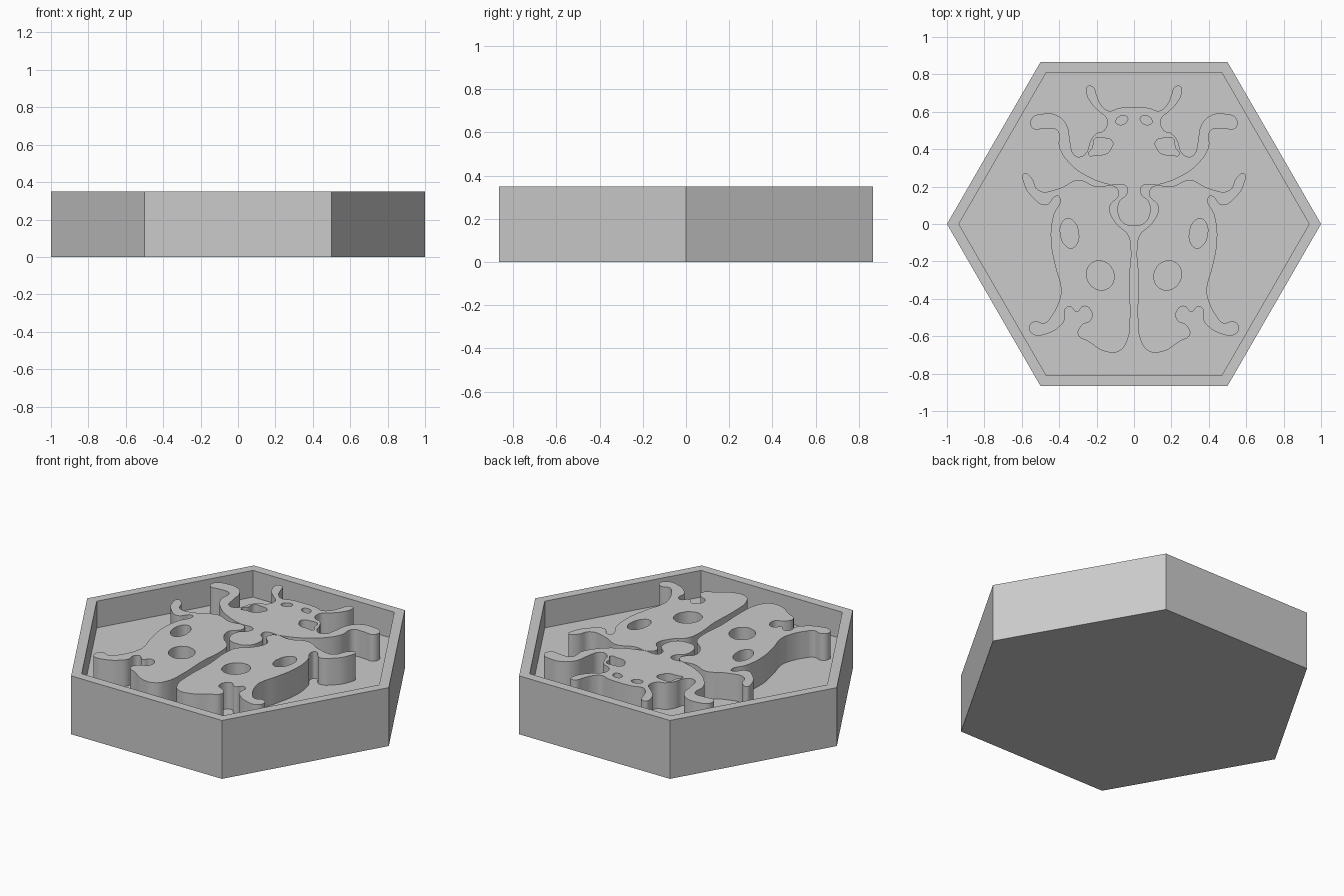
import bpy, bmesh, math
from mathutils import Vector

cube = bpy.data.objects.get("Cube")
if cube:
    bpy.data.objects.remove(cube, do_unlink=True)

TOP, FLOOR, RIM = 0.35, 0.19, 0.055

grey = bpy.data.materials.new("plain grey")
grey.use_nodes = True
grey.diffuse_color = (0.6, 0.6, 0.6, 1)
grey.node_tree.nodes["Principled BSDF"].inputs["Base Color"].default_value = grey.diffuse_color


def add_object(name, mesh):
    """Link a mesh to the scene with the shared material."""
    mesh.materials.clear()
    mesh.materials.append(grey)
    obj = bpy.data.objects.new(name, mesh)
    bpy.context.collection.objects.link(obj)
    return obj


def mirrored(points):
    return [(-x, y) for x, y in reversed(points)]


def oval(cx, cy, rx, ry, tilt=0, count=8):
    """Points of a tilted oval hole."""
    points = []
    for i in range(count):
        angle = math.tau * i / count
        px, py = rx * math.cos(angle), ry * math.sin(angle)
        points.append((cx + px * math.cos(tilt) - py * math.sin(tilt),
                       cy + px * math.sin(tilt) + py * math.cos(tilt)))
    return points


def raised_shape(name, outlines):
    """Extrude smooth closed outlines; inner outlines become holes."""
    curve = bpy.data.curves.new(name + "_outline", "CURVE")
    curve.dimensions = "2D"
    curve.fill_mode = "BOTH"
    curve.resolution_u = 5
    bottom = FLOOR - 0.01
    curve.extrude = (TOP - bottom) / 2
    for points in outlines:
        spline = curve.splines.new("BEZIER")
        spline.bezier_points.add(len(points) - 1)
        spline.use_cyclic_u = True
        for knot, (x, y) in zip(spline.bezier_points, points):
            knot.co = (x, y, 0)
            knot.handle_left_type = knot.handle_right_type = "AUTO"
    helper = bpy.data.objects.new(name + "_helper", curve)
    bpy.context.collection.objects.link(helper)
    bpy.context.view_layer.update()
    graph = bpy.context.evaluated_depsgraph_get()
    mesh = bpy.data.meshes.new_from_object(helper.evaluated_get(graph))
    bpy.data.objects.remove(helper, do_unlink=True)

    # Weld the caps to the walls and lift the shape into the tray
    bm = bmesh.new()
    bm.from_mesh(mesh)
    bmesh.ops.remove_doubles(bm, verts=bm.verts, dist=0.0001)
    bmesh.ops.recalc_face_normals(bm, faces=bm.faces)
    bmesh.ops.translate(bm, verts=bm.verts, vec=Vector((0, 0, (TOP + bottom) / 2)))
    bm.to_mesh(mesh)
    bm.free()
    obj = add_object(name, mesh)
    bpy.ops.object.select_all(action="DESELECT")
    obj.select_set(True)
    bpy.context.view_layer.objects.active = obj
    bpy.ops.object.shade_smooth_by_angle(angle=math.radians(40))


# Six-sided tray: a prism with its top inset and pushed down
bm = bmesh.new()
corners = [bm.verts.new((math.cos(math.tau * i / 6), math.sin(math.tau * i / 6), 0))
           for i in range(6)]
base = bm.faces.new(corners)
grown = bmesh.ops.extrude_face_region(bm, geom=[base], use_keep_orig=True)["geom"]
bmesh.ops.translate(bm, vec=Vector((0, 0, TOP)),
                    verts=[v for v in grown if isinstance(v, bmesh.types.BMVert)])
bmesh.ops.recalc_face_normals(bm, faces=bm.faces)
lid = max(bm.faces, key=lambda f: f.calc_center_median().z)
bmesh.ops.inset_region(bm, faces=[lid], thickness=RIM, use_even_offset=True)
well = bmesh.ops.extrude_face_region(bm, geom=[lid])["geom"]
bmesh.ops.translate(bm, vec=Vector((0, 0, FLOOR - TOP)),
                    verts=[v for v in well if isinstance(v, bmesh.types.BMVert)])
if lid.is_valid:
    bmesh.ops.delete(bm, geom=[lid], context="FACES_ONLY")
bmesh.ops.recalc_face_normals(bm, faces=bm.faces)
tray_mesh = bpy.data.meshes.new("hex_tray")
bm.to_mesh(tray_mesh)
bm.free()
add_object("hex_tray", tray_mesh)

# Head with feelers, front limbs and the round tab behind the neck
head_side = [
    (-.08, .62), (-.135, .605), (-.175, .635), (-.2, .69), (-.22, .735), (-.25, .735),
    (-.255, .7), (-.225, .64), (-.185, .6), (-.145, .56), (-.16, .5), (-.2, .485),
    (-.235, .44), (-.25, .39), (-.285, .36), (-.32, .37), (-.34, .43), (-.36, .53),
    (-.41, .58), (-.48, .59), (-.55, .56), (-.54, .51), (-.48, .51), (-.41, .5),
    (-.4, .41), (-.35, .33), (-.26, .26), (-.13, .21), (-.04, .2), (-.04, .16),
    (-.08, .12), (-.085, .05), (-.05, 0)]
head_outline = [(0, .625)] + head_side + [(0, -.01)] + mirrored(head_side)
eye = oval(-.065, .555, .033, .023, tilt=.4)
cheek = [(-.21, .455), (-.17, .46), (-.115, .44), (-.125, .4), (-.15, .375),
         (-.2, .37), (-.24, .37), (-.22, .41)]
raised_shape("head", [head_outline, eye, mirrored(eye), cheek, mirrored(cheek)])

# Wing cover with its middle and rear legs
wing = [
    (-.03, -.06), (-.1, .01), (-.13, .09), (-.08, .16), (-.1, .2), (-.2, .2),
    (-.3, .235), (-.4, .19), (-.51, .18), (-.55, .25), (-.59, .27), (-.59, .22),
    (-.54, .14), (-.47, .1), (-.41, .15), (-.395, .13), (-.43, .05), (-.445, -.08),
    (-.42, -.23), (-.39, -.35), (-.4, -.41), (-.44, -.49), (-.48, -.53), (-.53, -.52),
    (-.56, -.55), (-.54, -.59), (-.46, -.585), (-.4, -.55), (-.37, -.51),
    (-.37, -.46), (-.345, -.44), (-.305, -.47), (-.27, -.44), (-.235, -.455),
    (-.23, -.51), (-.28, -.54), (-.3, -.59), (-.24, -.63), (-.16, -.68),
    (-.08, -.68), (-.035, -.62), (-.02, -.5), (-.025, -.3), (-.015, -.13)]
spots = [oval(-.345, -.05, .048, .08, tilt=.15), oval(-.18, -.275, .072, .08, tilt=.5)]
right_wing = [wing] + spots
raised_shape("right_wing", right_wing)
raised_shape("left_wing", [mirrored(points) for points in right_wing])
